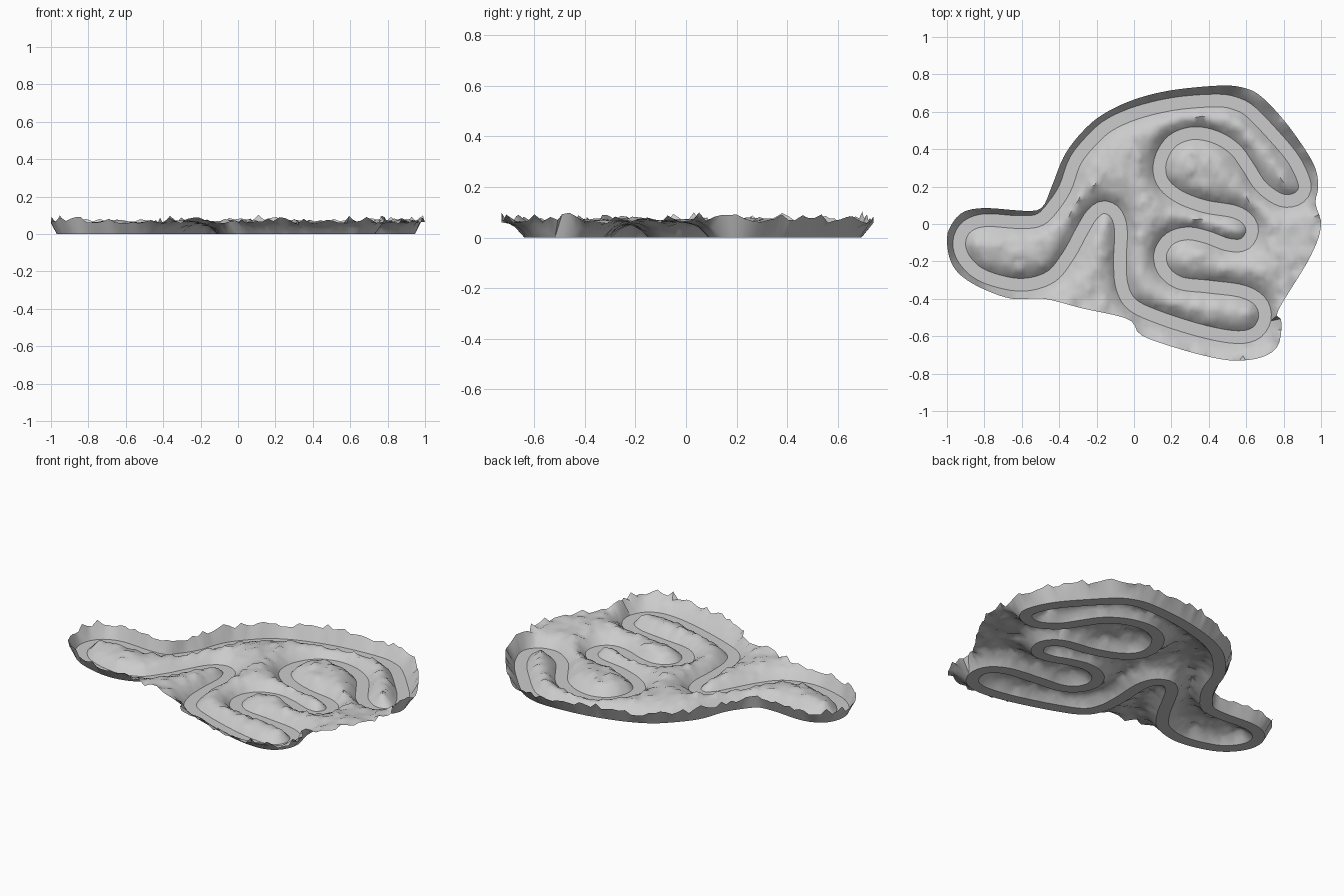
import bpy, math, random
from mathutils import Vector, kdtree, noise
from mathutils.geometry import delaunay_2d_cdt

if "Cube" in bpy.data.objects:
    bpy.data.objects.remove(bpy.data.objects["Cube"])

random.seed(4)
HALF = 0.034      # half road width

# Winding closed centre line of the road
CENTRE = [(-.5, .025), (-.42, .11), (-.365, .2), (-.31, .345), (-.205, .47), (-.115, .54), (.03, .6),
          (.23, .645), (.45, .66), (.555, .64), (.63, .595), (.75, .47), (.85, .35), (.905, .24),
          (.91, .175), (.86, .13), (.78, .13), (.68, .2), (.61, .305), (.54, .4), (.435, .465),
          (.31, .485), (.2, .44), (.14, .335), (.15, .23), (.235, .15), (.375, .095), (.54, .065),
          (.615, .015), (.63, -.05), (.585, -.11), (.5, -.11), (.39, -.07), (.285, -.05), (.19, -.08),
          (.14, -.16), (.16, -.25), (.245, -.315), (.4, -.335), (.58, -.36), (.675, -.415), (.7, -.5),
          (.655, -.58), (.555, -.605), (.375, -.575), (.135, -.5), (-.01, -.43), (-.065, -.33),
          (-.075, -.19), (-.07, -.03), (-.1, .06), (-.165, .09), (-.225, .05), (-.28, -.04),
          (-.355, -.175), (-.45, -.285), (-.61, -.325), (-.8, -.28), (-.9, -.2), (-.935, -.105),
          (-.9, -.02), (-.8, .02), (-.61, .01)]

# Outer rim of the land
RIM = [(.985, .2), (.965, .31), (.88, .45), (.78, .58), (.67, .69), (.58, .73), (.46, .74), (.2, .715),
       (0, .665), (-.16, .59), (-.27, .5), (-.37, .37), (-.44, .2), (-.49, .09), (-.57, .07), (-.8, .085),
       (-.92, .06), (-.985, -.02), (-1, -.09), (-.98, -.2), (-.92, -.28), (-.8, -.35), (-.65, -.4),
       (-.48, -.4), (-.28, -.45), (-.03, -.51), (.04, -.595), (.25, -.67), (.45, -.72), (.57, -.73),
       (.69, -.71), (.77, -.65), (.79, -.52), (.77, -.465), (.94, -.18), (1, -.01), (.97, .11)]


def smooth_loop(pts, step):
    """Closed spline through the points, resampled at an even step."""
    p = [Vector(q) for q in pts]
    n, dense = len(p), []
    for i in range(n):
        a, b, c, d = p[i - 1], p[i], p[(i + 1) % n], p[(i + 2) % n]
        for k in range(40):
            t = k / 40
            dense.append(0.5 * (2 * b + (c - a) * t + (2 * a - 5 * b + 4 * c - d) * t * t
                                + (3 * b - a - 3 * c + d) * t ** 3))
    out, run = [dense[0]], 0
    for q, r in zip(dense, dense[1:]):
        run += (r - q).length
        if run >= step:
            out.append(r)
            run = 0
    return out


def offset(loop, dist):
    n = len(loop)
    res = []
    for i in range(n):
        t = (loop[(i + 1) % n] - loop[i - 1]).normalized()
        res.append(loop[i] + Vector((-t.y, t.x)) * dist)
    return res


def inside(p, poly):
    hit = False
    for a, b in zip(poly, poly[1:] + poly[:1]):
        if (a.y > p.y) != (b.y > p.y) and p.x < (b.x - a.x) * (p.y - a.y) / (b.y - a.y) + a.x:
            hit = not hit
    return hit


def distance_to(points):
    t = kdtree.KDTree(len(points))
    for i, p in enumerate(points):
        t.insert((p.x, p.y, 0), i)
    t.balance()
    return lambda q: t.find((q.x, q.y, 0))[2]


def make(name, verts, faces, mat):
    me = bpy.data.meshes.new(name)
    me.from_pydata(verts, [], faces)
    me.materials.append(mat)
    ob = bpy.data.objects.new(name, me)
    bpy.context.collection.objects.link(ob)
    bpy.ops.object.select_all(action='DESELECT')
    ob.select_set(True)
    bpy.context.view_layer.objects.active = ob
    bpy.ops.object.shade_smooth_by_angle(angle=math.radians(60))
    return ob


grey = bpy.data.materials.new("plain_grey")
grey.diffuse_color = (0.6, 0.6, 0.6, 1)
grey.use_nodes = True
grey.node_tree.nodes["Principled BSDF"].inputs["Base Color"].default_value = grey.diffuse_color

centre = smooth_loop(CENTRE, 0.025)
rim = smooth_loop(RIM, 0.03)
left, right = offset(centre, HALF), offset(centre, -HALF)
n = len(centre)

# Flat road ribbon
make("road", [(p.x, p.y, 0) for p in left + right],
     [(i, n + i, n + (i + 1) % n, (i + 1) % n) for i in range(n)], grey)

# Land: road edges at ground level, ragged rim, gentle hills between the road's bends
road_dist = distance_to(smooth_loop(CENTRE, 0.004))
rim_dist = distance_to(smooth_loop(RIM, 0.004))
pts = left + right + rim
edges = []
for start, count in ((0, n), (n, n), (2 * n, len(rim))):
    edges += [(start + i, start + (i + 1) % count) for i in range(count)]
CELL = 0.026
for i in range(-40, 41):
    for j in range(-30, 31):
        p = Vector((i + (j % 2) / 2, j)) * CELL
        p += Vector((random.uniform(-1, 1), random.uniform(-1, 1))) * 0.005
        if inside(p, rim) and rim_dist(p) > 0.025 and road_dist(p) > HALF + 0.016:
            pts.append(p)
result = delaunay_2d_cdt(pts, edges, [], 0, 1e-6)
co, tris = result[0], result[2]


def height(p):
    d = road_dist(p) - HALF
    if d < 0.006:
        return 0
    if rim_dist(p) < 0.005:
        return 0.064 + random.triangular(-0.012, 0.04, 0)
    edge = math.exp(-rim_dist(p) / 0.03)      # land meets the rim height
    hill = 0.07 * (1 - math.exp(-d / 0.055)) + 0.008 * noise.noise((p.x * 7, p.y * 7, 0))
    spike = max(0, noise.noise((p.x * 22, p.y * 22, 3))) * 0.03 * min(1, d / 0.05)
    return max(0.002, hill + spike) * (1 - edge) + 0.066 * min(1, d / 0.04) * edge


verts = [(p.x, p.y, height(p)) for p in co]
faces = []
for f in tris:
    c = (co[f[0]] + co[f[1]] + co[f[2]]) / 3
    if road_dist(c) > HALF * 0.96 and inside(c, rim):
        faces.append(list(f))
make("land", verts, faces, grey)
